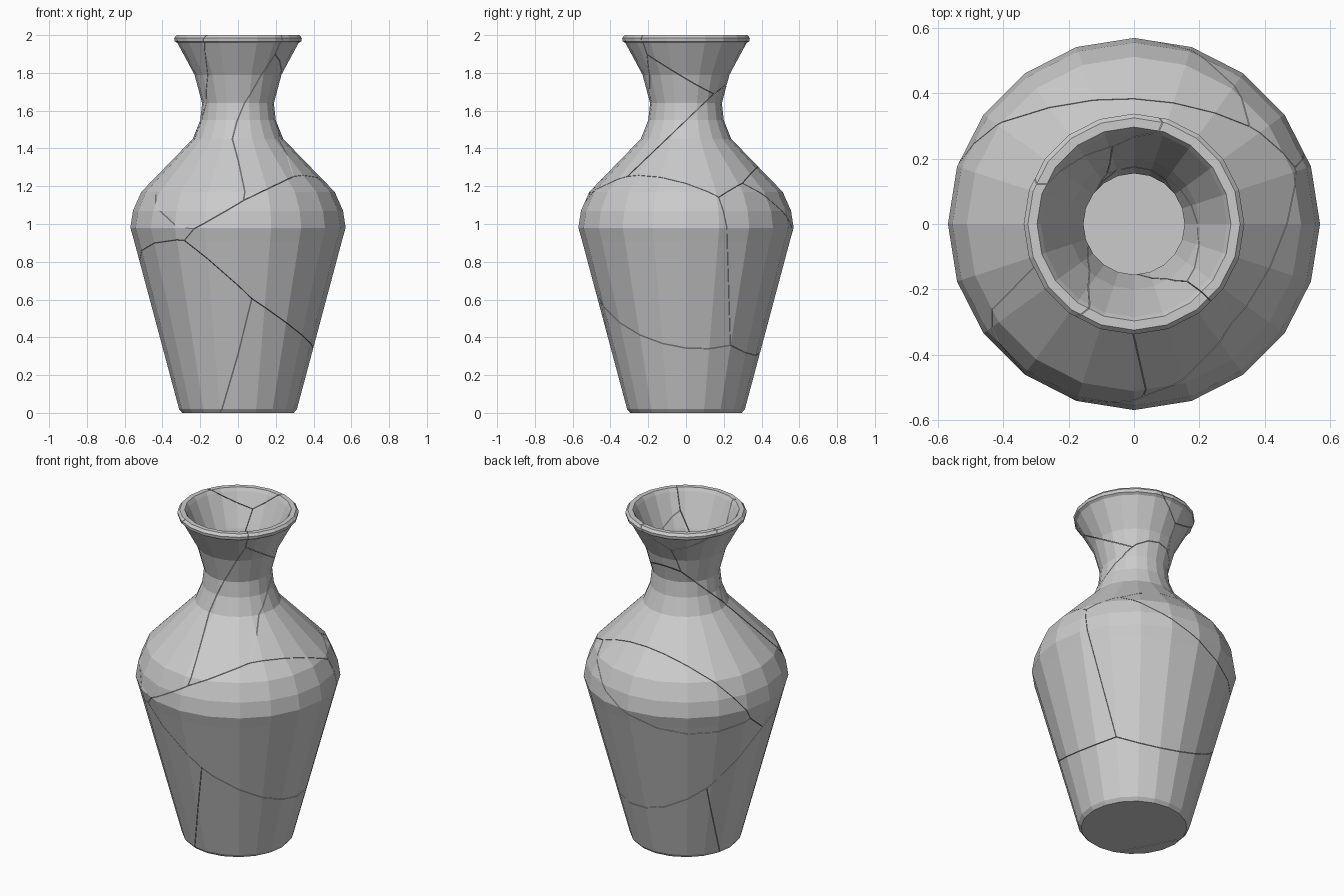
import bpy, bmesh, math
from mathutils import Vector

if "Cube" in bpy.data.objects:
    bpy.data.objects.remove(bpy.data.objects["Cube"])

SIDES = 20
GAP = 0.0012

# Vase wall profile (radius, height): outside going up, over the lip, inside going down
PROFILE = [(.295, 0), (.312, .02), (.55, .91), (.57, .98), (.556, 1.07), (.512, 1.17),
           (.24, 1.45), (.2, 1.55), (.19, 1.64), (.23, 1.79), (.32, 1.957), (.335, 1.967),
           (.338, 1.985), (.325, 2), (.297, 2), (.285, 1.98), (.2, 1.79), (.155, 1.64),
           (.162, 1.55), (.205, 1.43), (.47, 1.15), (.516, 1.06), (.53, .98),
           (.51, .91), (.275, .05)]

# Shards of the broken vase: each owns the region where a*x + b*y + c*z + d is largest
SHARDS = {
    "base_left_shard": (0, 0, 0, 0),
    "base_right_shard": (.88, .47, -.11, .217),
    "body_front_shard": (3.48, 1.01, 4.06, -2.25),
    "body_back_shard": (1.98, 4.05, 4.62, -2.675),
    "shoulder_back_shard": (1.70, 4.32, 5.27, -3.447),
    "shoulder_left_shard": (1.0, .605, 8.36, -7.226),
    "shoulder_front_shard": (1.53, 1.04, 8.065, -6.68),
    "shoulder_right_shard": (1.58, 2.39, 6.67, -4.53),
    "rim_right_shard": (1.56, 1.19, 8.31, -7.12),
    "rim_back_shard": (.775, 1.54, 9.2, -8.94),
    "rim_left_shard": (.78, .90, 8.52, -7.5),
}


def add_object(name, bm):
    bmesh.ops.recalc_face_normals(bm, faces=bm.faces[:])
    mesh = bpy.data.meshes.new(name)
    bm.to_mesh(mesh)
    bm.free()
    ob = bpy.data.objects.new(name, mesh)
    bpy.context.collection.objects.link(ob)
    return ob


# Whole hollow vase as a faceted lathe
def make_vase():
    bm = bmesh.new()
    rings = []
    for r, z in PROFILE:
        rings.append([bm.verts.new((r * math.cos(2 * math.pi * k / SIDES),
                                    r * math.sin(2 * math.pi * k / SIDES), z))
                      for k in range(SIDES)])
    for lo, hi in zip(rings, rings[1:]):
        for k in range(SIDES):
            n = (k + 1) % SIDES
            bm.faces.new((lo[k], lo[n], hi[n], hi[k]))
    bm.faces.new(rings[0])      # underside
    bm.faces.new(rings[-1])     # inner floor
    return add_object("vase_whole", bm)


# Convex block enclosing one shard
def make_cell(name):
    bm = bmesh.new()
    bmesh.ops.create_cube(bm, size=3)
    bmesh.ops.translate(bm, verts=bm.verts[:], vec=(.013, .017, 1.011))
    mine = SHARDS[name]
    for other, theirs in SHARDS.items():
        if other == name:
            continue
        diff = [t - m for t, m in zip(theirs, mine)]
        normal = Vector(diff[:3])
        point = -normal * diff[3] / normal.length_squared - normal.normalized() * GAP
        bmesh.ops.bisect_plane(bm, geom=bm.verts[:] + bm.edges[:] + bm.faces[:], dist=1e-6,
                               plane_co=point, plane_no=normal, clear_outer=True)
        rim = [e for e in bm.edges if e.is_boundary]
        if rim:
            bmesh.ops.holes_fill(bm, edges=rim, sides=0)
    return add_object(name + "_cutter", bm)


# Cut the vase into its shards
vase = make_vase()
for name in SHARDS:
    cell = make_cell(name)
    if cell.data.polygons:
        shard = bpy.data.objects.new(name, vase.data.copy())
        bpy.context.collection.objects.link(shard)
        cut = shard.modifiers.new("cut", 'BOOLEAN')
        cut.operation, cut.solver, cut.object = 'INTERSECT', 'EXACT', cell
        graph = bpy.context.evaluated_depsgraph_get()
        graph.update()
        mesh = bpy.data.meshes.new_from_object(shard.evaluated_get(graph))
        shard.modifiers.clear()
        shard.data = mesh
        if not mesh.polygons:
            bpy.data.objects.remove(shard)
    bpy.data.objects.remove(cell)
bpy.data.objects.remove(vase)
